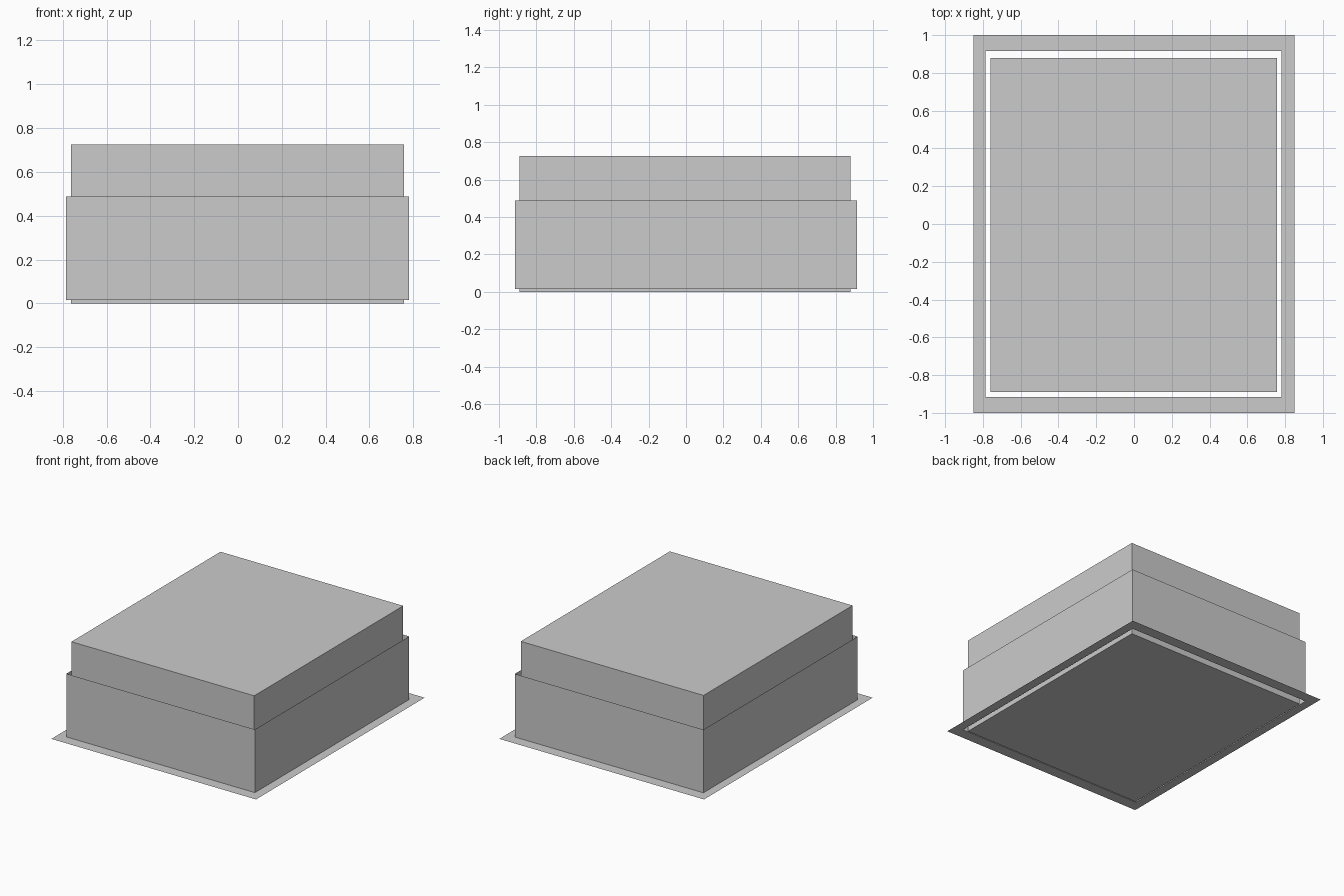
import bpy, bmesh

if "Cube" in bpy.data.objects:
    bpy.data.objects.remove(bpy.data.objects["Cube"])

def rect(bm, x0, x1, y0, y1, z):
    return [bm.verts.new((x, y, z)) for x, y in ((x0, y0), (x1, y0), (x1, y1), (x0, y1))]

def bridge(bm, lower, upper):
    for i in range(4):
        j = (i + 1) % 4
        bm.faces.new((lower[i], lower[j], upper[j], upper[i]))

def finish(bm, name):
    mesh = bpy.data.meshes.new(name)
    bm.to_mesh(mesh)
    bm.free()
    bpy.context.collection.objects.link(bpy.data.objects.new(name, mesh))

RIM_Z = 0.015
BOX = (-0.761, 0.757, -0.889, 0.879)
WALL = (-0.785, 0.781, -0.915, 0.915)

# Closed inner box
bm = bmesh.new()
low, high = rect(bm, *BOX, 0), rect(bm, *BOX, 0.726)
bridge(bm, low, high)
bm.faces.new(low[::-1])
bm.faces.new(high)
finish(bm, "inner_box")

# Thin open sleeve around the box
bm = bmesh.new()
bridge(bm, rect(bm, *WALL, RIM_Z), rect(bm, *WALL, 0.489))
finish(bm, "outer_sleeve")

# Flat paper-thin flange around the sleeve foot
bm = bmesh.new()
bridge(bm, rect(bm, -0.85, 0.85, -1, 1, RIM_Z), rect(bm, *WALL, RIM_Z))
finish(bm, "base_flange")
